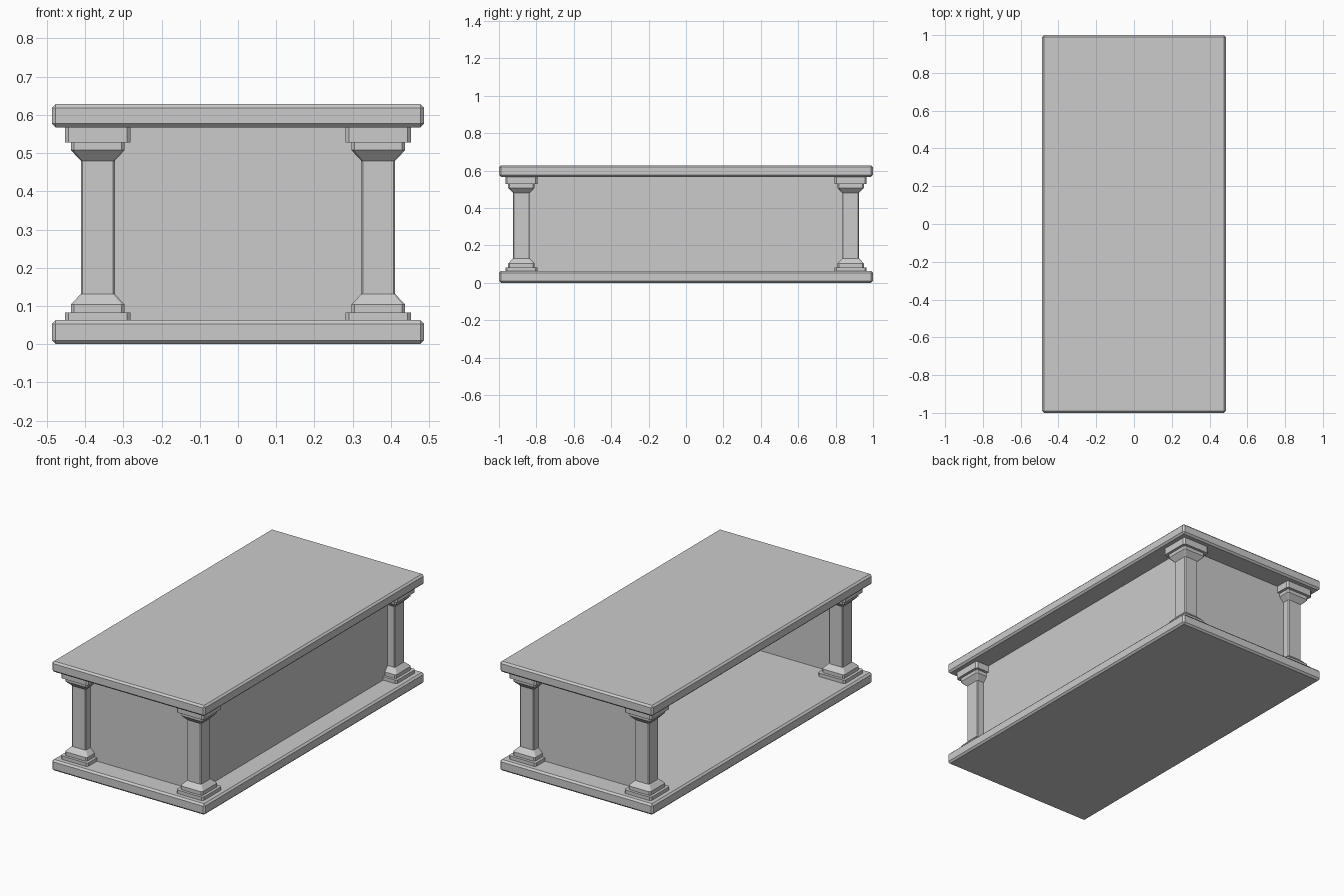
import bpy
import bmesh

# Remove the default object
cube = bpy.data.objects.get("Cube")
if cube:
    bpy.data.objects.remove(cube, do_unlink=True)

# Single stone colour
STONE = (0.6, 0.6, 0.6, 1.0)
stone = bpy.data.materials.new("grey stone")
stone.use_nodes = True
stone.diffuse_color = STONE
stone.node_tree.nodes["Principled BSDF"].inputs["Base Color"].default_value = STONE

HALF_X, HALF_Y = 0.487, 1.0
FLOOR, CEILING, HEIGHT = 0.063, 0.567, 0.628
COL_X, COL_Y = 0.367, 0.88


def add_object(name, bm):
    mesh = bpy.data.meshes.new(name)
    bm.to_mesh(mesh)
    bm.free()
    mesh.materials.append(stone)
    obj = bpy.data.objects.new(name, mesh)
    bpy.context.collection.objects.link(obj)
    return obj


def slab(name, z0, z1):
    """Flat rectangular plate with a narrow chamfer on every edge."""
    bm = bmesh.new()
    bmesh.ops.create_cube(bm, size=1)
    bmesh.ops.scale(bm, vec=(2 * HALF_X, 2 * HALF_Y, z1 - z0), verts=bm.verts)
    bmesh.ops.translate(bm, vec=(0, 0, (z0 + z1) / 2), verts=bm.verts)
    bmesh.ops.bevel(bm, geom=bm.edges[:], offset=0.01, segments=1, affect='EDGES')
    return add_object(name, bm)


def column(name, cx, cy):
    """Square column with cut corners, lofted through a stepped profile."""
    plinth, block, shaft = 0.086, 0.0705, 0.0445
    profile = [
        (FLOOR, plinth), (0.083, plinth), (0.083, block), (0.104, block),
        (0.131, shaft), (0.48, shaft),
        (0.508, block), (0.528, block), (0.528, plinth), (CEILING, plinth),
    ]
    bm = bmesh.new()
    rings = []
    for z, r in profile:
        k = r * 0.89
        outline = [(k, -r), (r, -k), (r, k), (k, r), (-k, r), (-r, k), (-r, -k), (-k, -r)]
        rings.append([bm.verts.new((cx + x, cy + y, z)) for x, y in outline])
    for low, high in zip(rings, rings[1:]):
        for i in range(8):
            j = (i + 1) % 8
            bm.faces.new((low[i], low[j], high[j], high[i]))
    bm.faces.new(rings[0][::-1])
    bm.faces.new(rings[-1])
    return add_object(name, bm)


def walls():
    """Thin panels between the columns on three sides; the right side is open."""
    path = [(-COL_X, -COL_Y), (COL_X, -COL_Y), (COL_X, COL_Y), (-COL_X, COL_Y)]
    bm = bmesh.new()
    low = [bm.verts.new((x, y, FLOOR)) for x, y in path]
    high = [bm.verts.new((x, y, CEILING)) for x, y in path]
    for i in range(3):
        bm.faces.new((low[i], low[i + 1], high[i + 1], high[i]))
    return add_object("wall_panels", bm)


# Base and top
slab("base_slab", 0, FLOOR)
slab("top_slab", CEILING, HEIGHT)

# Four corner columns
for end, sy in (("front", -1), ("back", 1)):
    for side, sx in (("left", 1), ("right", -1)):
        column(f"{end}_{side}_column", sx * COL_X, sy * COL_Y)

# Panels
walls()
